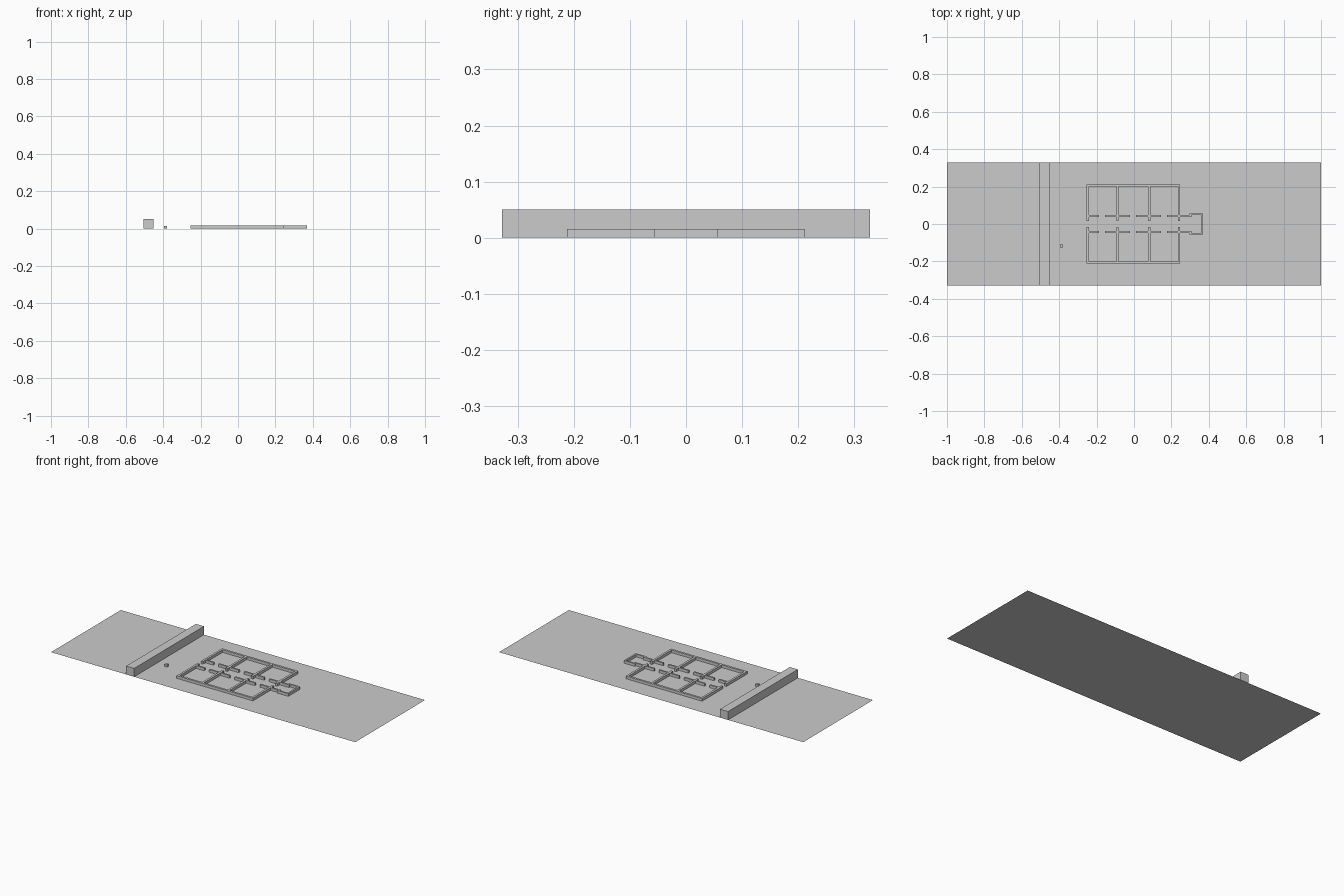
import bpy, bmesh

if "Cube" in bpy.data.objects:
    bpy.data.objects.remove(bpy.data.objects["Cube"])

def boxes(name, items):
    # one object made of boxes given as (x0, x1, y0, y1, height)
    bm = bmesh.new()
    for x0, x1, y0, y1, h in items:
        r = bmesh.ops.create_cube(bm, size=1)
        for v in r['verts']:
            v.co.x = x0 + (v.co.x + 0.5) * (x1 - x0)
            v.co.y = y0 + (v.co.y + 0.5) * (y1 - y0)
            v.co.z = (v.co.z + 0.5) * h
    me = bpy.data.meshes.new(name)
    bm.to_mesh(me)
    bm.free()
    ob = bpy.data.objects.new(name, me)
    bpy.context.collection.objects.link(ob)
    return ob

W = 0.3275   # half width of the site
H = 0.016    # wall height
T = 0.0125   # wall thickness

# flat site
me = bpy.data.meshes.new("site_floor")
me.from_pydata([(-1, -W, 0), (1, -W, 0), (1, W, 0), (-1, W, 0)], [], [(0, 1, 2, 3)])
bpy.context.collection.objects.link(bpy.data.objects.new("site_floor", me))

# long barrier and small block
boxes("barrier", [(-0.506, -0.453, -W, W, 0.05)])
boxes("small_block", [(-0.396, -0.379, -0.126, -0.109, 0.014)])

for side, s in (("back", 1), ("front", -1)):
    def span(a, b):
        return (a, b) if s > 0 else (-b, -a)
    # outer wall
    boxes(side + "_outer_wall", [(-0.254, 0.247, *span(0.2125 - T, 0.2125), H)])
    # end walls and room dividers, reaching into the corridor
    boxes(side + "_room_dividers",
          [(x - T / 2, x + T / 2, *span(0.016, 0.2125 - T), H)
           for x in (-0.248, -0.0885, 0.081, 0.241)])
    # corridor wall with door gaps
    boxes(side + "_corridor_wall",
          [(a, b, *span(0.038, 0.048), H)
           for a, b in ((-0.25, -0.188), (-0.156, -0.022), (0.012, 0.145), (0.177, 0.308))])
    # end bay side wall
    boxes(side + "_bay_side", [(0.297, 0.37, *span(0.047, 0.056), H)])

# end bay closing wall
boxes("bay_end", [(0.36, 0.37, -0.047, 0.047, H)])
